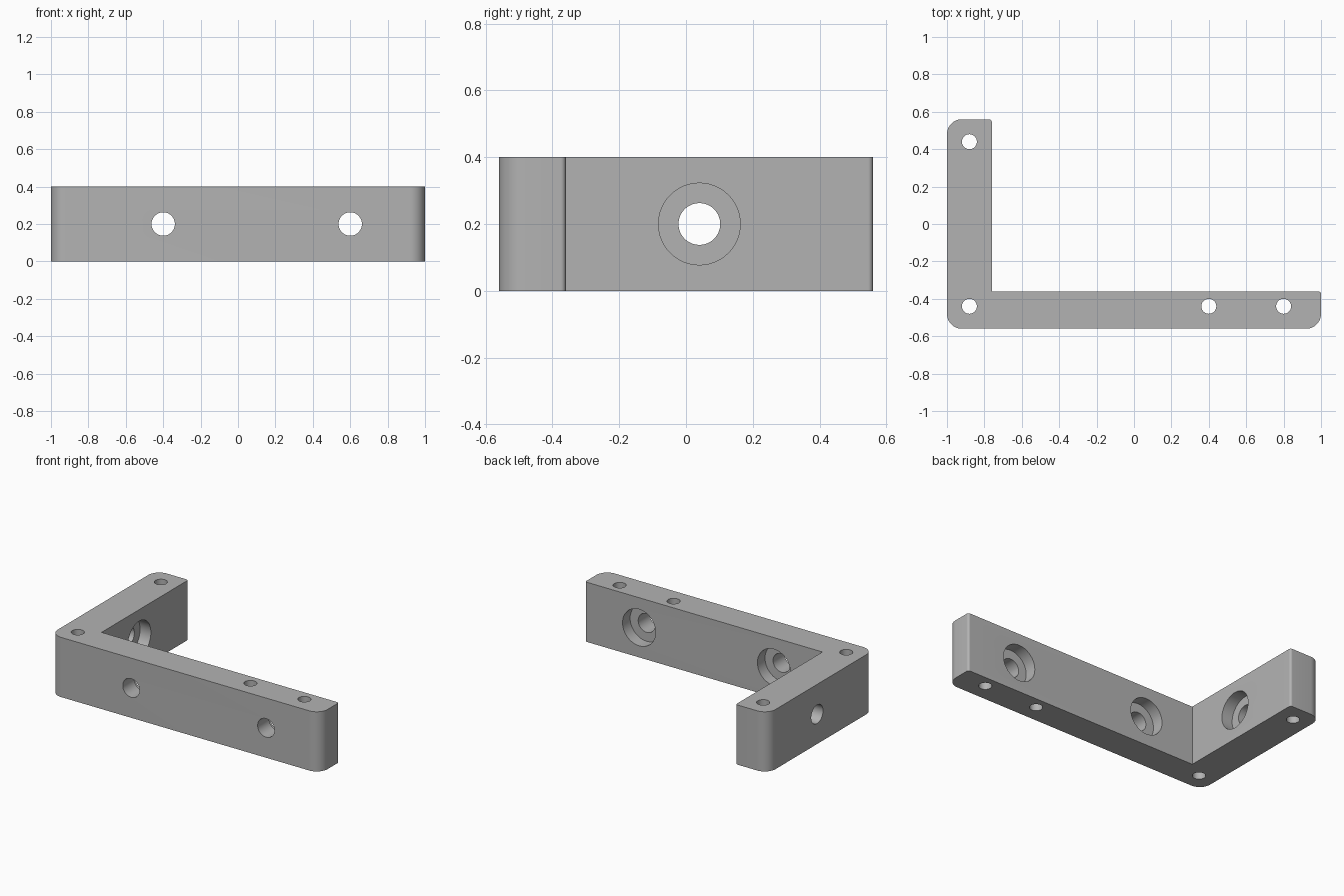
import bpy, bmesh
from math import pi, cos, sin
from mathutils import Matrix, Vector

if "Cube" in bpy.data.objects:
    bpy.data.objects.remove(bpy.data.objects["Cube"])

HEIGHT = 0.4
MID = HEIGHT / 2
X0, X1, Y0, Y1 = -1.0, 1.0, -0.56, 0.56
INNER_X, INNER_Y = -0.76, -0.36
BIG, SMALL = 0.08, 0.015

grey = bpy.data.materials.new("grey_metal")
grey.use_nodes = True
COLOUR = (0.45, 0.45, 0.45, 1)
grey.diffuse_color = COLOUR
grey.node_tree.nodes["Principled BSDF"].inputs["Base Color"].default_value = COLOUR


def make_object(name, bm):
    mesh = bpy.data.meshes.new(name)
    bm.to_mesh(mesh)
    bm.free()
    mesh.materials.append(grey)
    obj = bpy.data.objects.new(name, mesh)
    bpy.context.scene.collection.objects.link(obj)
    return obj


def rounded(x, y, r, quarter, steps=12):
    """Points of a rounded corner, counter-clockwise from the given quarter turn."""
    if r == 0:
        return [(x, y)]
    start = quarter * pi / 2
    sx, sy = (cos(start + pi / 4) > 0) * 2 - 1, (sin(start + pi / 4) > 0) * 2 - 1
    return [(x - sx * r + r * cos(start + i * pi / 2 / steps),
             y - sy * r + r * sin(start + i * pi / 2 / steps)) for i in range(steps + 1)]


# L-shaped body: rounded outline extruded upward
outline = (rounded(X0, Y0, BIG, 2) + rounded(X1, Y0, BIG, 3)
           + rounded(X1, INNER_Y, SMALL, 0) + rounded(INNER_X, INNER_Y, 0, 0)
           + rounded(INNER_X, Y1, SMALL, 0) + rounded(X0, Y1, BIG, 1))
bm = bmesh.new()
base = bm.faces.new([bm.verts.new((x, y, 0)) for x, y in outline])
top = bmesh.ops.extrude_face_region(bm, geom=[base])["geom"]
bmesh.ops.translate(bm, vec=(0, 0, HEIGHT),
                    verts=[v for v in top if isinstance(v, bmesh.types.BMVert)])
bmesh.ops.recalc_face_normals(bm, faces=bm.faces)
bracket = make_object("corner_bracket", bm)
bpy.context.view_layer.objects.active = bracket
bracket.select_set(True)


def drill(centre, axis, radius, depth):
    """Cut a round hole centred on a point along an axis."""
    axis = Vector(axis)
    turn = axis.to_track_quat('Z', 'Y').to_matrix().to_4x4()
    cut = bmesh.new()
    bmesh.ops.create_cone(cut, cap_ends=True, segments=48, radius1=radius, radius2=radius,
                          depth=depth, matrix=Matrix.Translation(centre) @ turn)
    cutter = make_object("hole_cutter", cut)
    cutter.hide_render = True
    mod = bracket.modifiers.new("hole", 'BOOLEAN')
    mod.operation, mod.solver, mod.object = 'DIFFERENCE', 'EXACT', cutter
    bpy.ops.object.modifier_apply(modifier=mod.name)
    bpy.data.objects.remove(cutter)


PIN, BOLT, HEAD, SEAT = 0.04, 0.0625, 0.1225, 0.08

# Small vertical pin holes
for x, y in ((-0.88, -0.44), (0.4, -0.44), (0.8, -0.44), (-0.88, 0.44)):
    drill((x, y, MID), (0, 0, 1), PIN, 1)

# Counterbored bolt holes: two in the long bar, one in the short arm
for face, axis in (((-0.4, INNER_Y, MID), (0, 1, 0)),
                   ((0.6, INNER_Y, MID), (0, 1, 0)),
                   ((INNER_X, 0.04, MID), (1, 0, 0))):
    drill(face, axis, HEAD, 2 * SEAT)
    drill(face, axis, BOLT, 0.8)

bpy.ops.object.shade_smooth_by_angle(angle=pi / 6)
